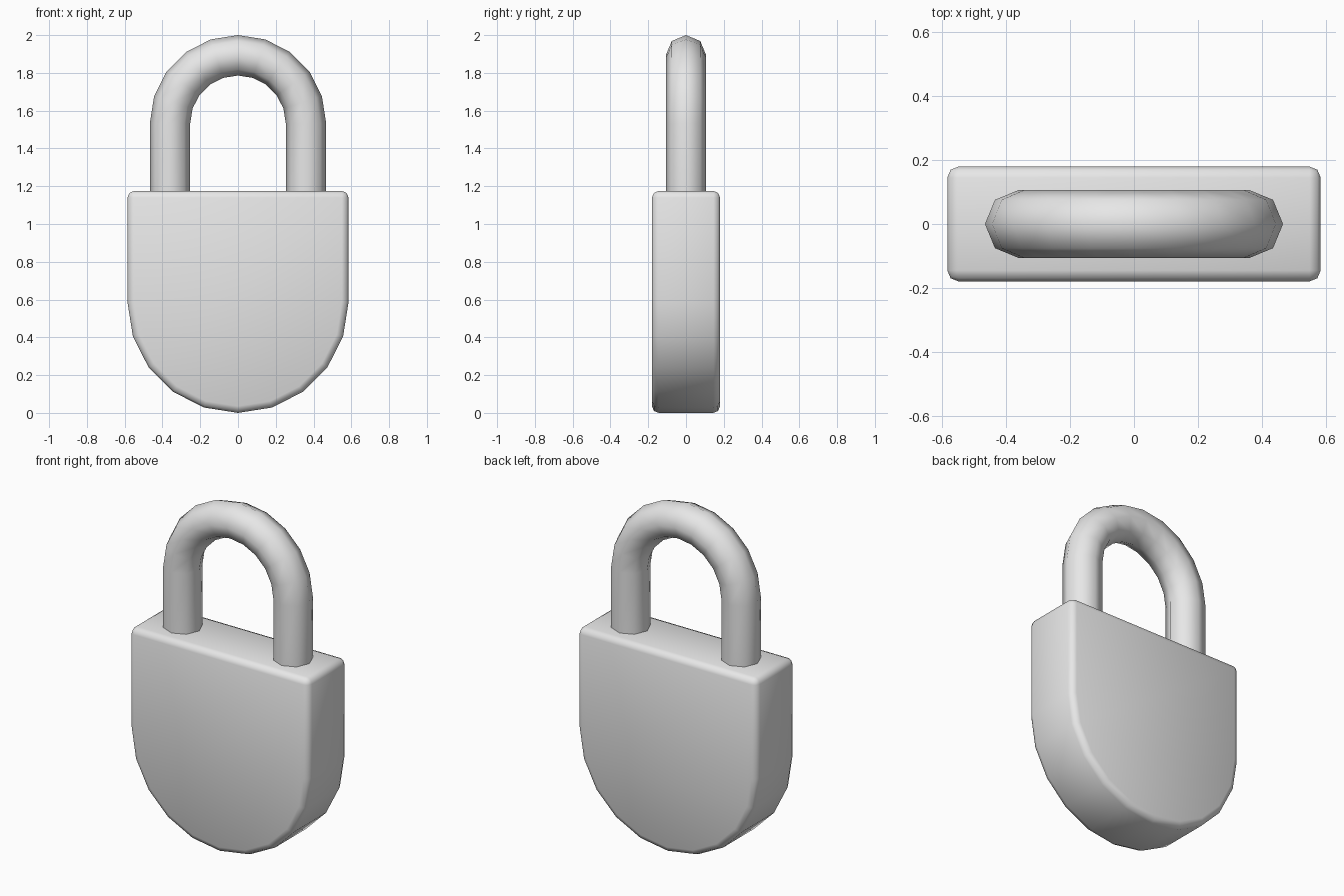
import bpy
import bmesh
from math import sin, cos, pi, radians
from mathutils import Vector

cube = bpy.data.objects.get("Cube")
if cube:
    bpy.data.objects.remove(cube, do_unlink=True)

ARC_STEPS = 10

metal = bpy.data.materials.new("light_grey_metal")
metal.use_nodes = True
grey = (0.8, 0.8, 0.8, 1)
metal.diffuse_color = grey
metal.node_tree.nodes["Principled BSDF"].inputs["Base Color"].default_value = grey


def half_circle(radius, centre_z, direction):
    """Points and outward vectors from +x to -x, through the top or bottom."""
    result = []
    for i in range(ARC_STEPS + 1):
        a = pi * i / ARC_STEPS
        out = Vector((cos(a), 0, direction * sin(a)))
        result.append((out * radius + Vector((0, 0, centre_z)), out))
    return result


def finish(name, bm):
    bmesh.ops.recalc_face_normals(bm, faces=bm.faces)
    mesh = bpy.data.meshes.new(name)
    bm.to_mesh(mesh)
    bm.free()
    mesh.materials.append(metal)
    obj = bpy.data.objects.new(name, mesh)
    bpy.context.collection.objects.link(obj)
    bpy.ops.object.select_all(action='DESELECT')
    obj.select_set(True)
    bpy.context.view_layer.objects.active = obj
    bpy.ops.object.shade_smooth_by_angle(angle=radians(60))
    return obj


# Lock body: square top, round bottom, softened rim
width, depth, top = 0.585, 0.18, 1.175
outline = [p for p, _ in half_circle(width, width, -1)]
outline += [Vector((-width, 0, top)), Vector((width, 0, top))]
bm = bmesh.new()
front = bm.faces.new([bm.verts.new(p + Vector((0, -depth, 0))) for p in outline])
extruded = bmesh.ops.extrude_face_region(bm, geom=[front], use_keep_orig=True)
back = [v for v in extruded["geom"] if isinstance(v, bmesh.types.BMVert)]
bmesh.ops.translate(bm, verts=back, vec=(0, 2 * depth, 0))
bmesh.ops.recalc_face_normals(bm, faces=bm.faces)
sharp = [e for e in bm.edges if e.calc_face_angle(0) > radians(30)]
bmesh.ops.bevel(bm, geom=sharp, offset=0.035, segments=2, profile=0.5,
                affect='EDGES', clamp_overlap=True)
finish("lock_body", bm)

# Shackle: eight-sided tube swept up, over and down into the body
tube, sides = 0.107, 8
path = half_circle(0.36, 1.533, 1)
foot = 1.15
first, last = path[0], path[-1]
path.insert(0, (Vector((first[0].x, 0, foot)), first[1]))
path.append((Vector((last[0].x, 0, foot)), last[1]))
bm = bmesh.new()
rings = []
for point, out in path:
    ring = []
    for k in range(sides):
        a = 2 * pi * k / sides
        ring.append(bm.verts.new(point + tube * (out * cos(a) + Vector((0, sin(a), 0)))))
    rings.append(ring)
for r, s in zip(rings, rings[1:]):
    for k in range(sides):
        n = (k + 1) % sides
        bm.faces.new((r[k], r[n], s[n], s[k]))
for end in (rings[0], rings[-1]):
    bm.faces.new(end)
finish("shackle", bm)
